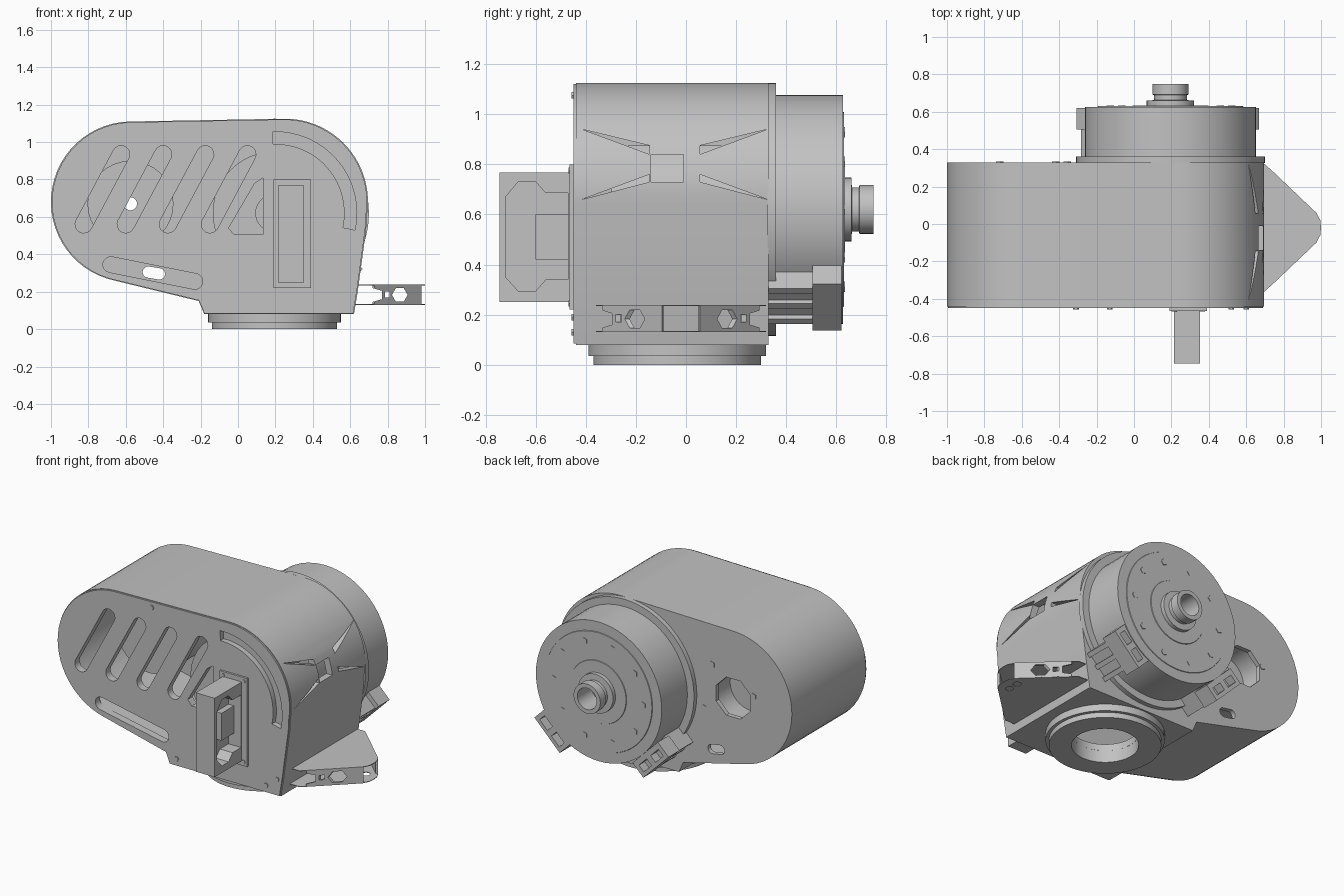
import bpy, bmesh, math
from mathutils import Vector, Matrix

if "Cube" in bpy.data.objects:
    bpy.data.objects.remove(bpy.data.objects["Cube"], do_unlink=True)

grey = bpy.data.materials.new("machine grey")
grey.use_nodes = True
COLOUR = (0.54, 0.54, 0.54, 1)
grey.diffuse_color = COLOUR
grey.node_tree.nodes["Principled BSDF"].inputs["Base Color"].default_value = COLOUR

PLACE = {"x": lambda u, v, t: (t, u, v),
         "y": lambda u, v, t: (u, t, v),
         "z": lambda u, v, t: (u, v, t)}


def activate(ob):
    bpy.ops.object.select_all(action="DESELECT")
    ob.select_set(True)
    bpy.context.view_layer.objects.active = ob


def finish(name, bm):
    bmesh.ops.recalc_face_normals(bm, faces=bm.faces)
    me = bpy.data.meshes.new(name)
    bm.to_mesh(me)
    bm.free()
    me.materials.append(grey)
    ob = bpy.data.objects.new(name, me)
    bpy.context.collection.objects.link(ob)
    return ob


def prism(name, pts, axis, a, b):
    """Extrude a 2D outline along an axis from a to b."""
    bm = bmesh.new()
    face = bm.faces.new([bm.verts.new(PLACE[axis](u, v, a)) for u, v in pts])
    ext = bmesh.ops.extrude_face_region(bm, geom=[face])
    move = Vector(PLACE[axis](0, 0, b - a))
    bmesh.ops.translate(bm, vec=move, verts=[g for g in ext["geom"] if isinstance(g, bmesh.types.BMVert)])
    return finish(name, bm)


def arc(cu, cv, r, start, end, n):
    angles = [math.radians(start + (end - start) * i / n) for i in range(n + 1)]
    return [(cu + r * math.cos(a), cv + r * math.sin(a)) for a in angles]


def circle(cu, cv, r, n=64):
    return arc(cu, cv, r, 0, 360, n)[:-1]


def rect(u0, u1, v0, v1):
    return [(u0, v0), (u1, v0), (u1, v1), (u0, v1)]


def capsule(p, q, r):
    """Outline of a rounded slot between two points."""
    d = math.degrees(math.atan2(q[1] - p[1], q[0] - p[0]))
    return arc(*q, r, d - 90, d + 90, 8) + arc(*p, r, d + 90, d + 270, 8)


def lathe(name, profile, axis, cu, cv, n=64):
    """Closed ring section (radius, height) turned about an axis."""
    bm = bmesh.new()
    rings = [[bm.verts.new(PLACE[axis](u, v, t)) for u, v in circle(cu, cv, r, n)] for r, t in profile]
    for k, ring in enumerate(rings):
        nxt = rings[(k + 1) % len(rings)]
        for i in range(n):
            j = (i + 1) % n
            bm.faces.new((ring[i], ring[j], nxt[j], nxt[i]))
    return smooth(finish(name, bm))


def smooth(ob):
    activate(ob)
    bpy.ops.object.shade_smooth_by_angle(angle=math.radians(30))
    return ob


def cut(ob, cutters):
    for c in cutters:
        activate(ob)
        mod = ob.modifiers.new("cut", "BOOLEAN")
        mod.operation, mod.solver, mod.object = "DIFFERENCE", "EXACT", c
        bpy.ops.object.modifier_apply(modifier=mod.name)


def discard(cutters):
    for c in cutters:
        bpy.data.objects.remove(c, do_unlink=True)


def scaled(pts, su, sv):
    return [(-0.15 + (u + 0.15) * su, 0.62 + (v - 0.62) * sv) for u, v in pts]


# Housing outline, hollow shell and flat front cover
AX, AZ = 0.195, 0.62
outline = (arc(-0.57, 0.68, 0.43, 92, 258, 28)
           + [(-0.21, 0.15), (-0.18, 0.08), (0.62, 0.08), (0.64, 0.2), (0.685, 0.53)]
           + arc(0.25, 0.68, 0.445, -10, 92, 22))
housing = prism("housing", outline, "y", -0.44, 0.33)
cover = prism("front_cover", scaled(outline, 0.994, 0.992), "y", -0.45, -0.43)
cavity = prism("cavity", scaled(outline, 0.95, 0.92), "y", -0.40, 0.30)
cut(housing, [cavity])

# Front openings through cover and shell
front = [prism("slot_cutter", capsule((x, 0.56), (x + 0.2, 0.935), 0.046), "y", -0.6, -0.3)
         for x in (-0.825, -0.6, -0.375, -0.15)]
front.append(prism("low_slot_cutter", capsule((-0.68, 0.345), (-0.23, 0.255), 0.042), "y", -0.6, -0.3))
front.append(prism("notch_cutter", [(-0.05, 0.54), (-0.02, 0.505), (0.135, 0.505), (0.135, 0.81), (0.09, 0.78)],
                   "y", -0.6, -0.3))
front.append(prism("arc_cutter", arc(0.2, 0.62, 0.435, -12, 92, 16) + arc(0.2, 0.62, 0.37, 92, -12, 16),
                   "y", -0.6, -0.415))
cut(cover, front)

# Rear, bottom and side openings in the shell
back = [prism("rear_hole_cutter", arc(-0.575, 0.67, 0.135, 22.5, 337.5, 7), "y", 0.2, 0.5),
        prism("rear_slot_cutter", capsule((-0.48, 0.305), (-0.42, 0.295), 0.03), "y", 0.2, 0.5),
        prism("port_cutter", circle(AX, -0.035, 0.2, 32), "z", -0.1, 0.16),
        prism("window_cutter", rect(-0.14, -0.01, 0.73, 0.84), "x", 0.56, 0.8)]
for s in (-1, 1):
    for tip, a, b in ((0.94, 0.875, 0.84), (0.66, 0.73, 0.76)):
        wedge = [(-0.045 + s * 0.37, tip), (-0.045 + s * 0.1, a), (-0.045 + s * 0.1, b)]
        back.append(prism("slit_cutter", wedge, "x", 0.6, 0.8))
cut(housing, front + back)
discard(front + back + [cavity])
smooth(housing)
smooth(cover)

# Inner workings behind the slots
lathe("inner_bearing", [(0.035, -0.1), (0.23, -0.1), (0.23, 0.31), (0.15, 0.31), (0.15, 0.15), (0.035, 0.15)],
      "y", -0.575, 0.67, 32)
lathe("inner_motor", [(0.1, -0.3), (0.33, -0.3), (0.33, 0.31), (0.1, 0.31)], "y", AX, AZ, 48)

# Bottom mounting flange
lathe("base_flange", [(0.2, 0.0), (0.335, 0.0), (0.335, 0.035), (0.355, 0.035), (0.355, 0.085), (0.2, 0.085)],
      "z", AX, -0.035)
for u, v in circle(AX, -0.035, 0.28, 12):
    prism("flange_bolt", circle(u, v, 0.013, 6), "z", 0.0, 0.004)

# Rear drum with stepped face, hub and hollow shaft
lathe("drum_collar", [(0.3, 0.325), (0.505, 0.325), (0.505, 0.36), (0.3, 0.36)], "y", AX, AZ)
lathe("drum", [(0.07, 0.35), (0.457, 0.35), (0.457, 0.626), (0.39, 0.626), (0.388, 0.63),
               (0.205, 0.63), (0.203, 0.634), (0.07, 0.634)], "y", AX, AZ)
lathe("shaft", [(0.07, 0.6), (0.127, 0.6), (0.127, 0.66), (0.088, 0.662), (0.088, 0.69),
                (0.097, 0.692), (0.097, 0.749), (0.07, 0.749)], "y", AX, AZ, 48)
lathe("shaft_bore", [(0.01, 0.5), (0.075, 0.5), (0.075, 0.6), (0.01, 0.6)], "y", AX, AZ, 32)
for u, v in circle(AX, AZ, 0.325, 10):
    prism("drum_bolt", circle(u, v, 0.022, 5), "y", 0.625, 0.634)
for x, z in ((-0.42, 0.85), (-0.72, 0.72), (-0.36, 0.55)):
    prism("rear_bolt", circle(x, z, 0.022, 5), "y", 0.325, 0.334)

# Cable connectors hugging the drum from below
for side in (-1, 1):
    cx, cz = AX - 0.015 + side * 0.36, 0.265
    turn = Matrix.Translation((cx, 0, cz)) @ Matrix.Rotation(math.radians(-side * 45), 4, "Y")
    parts = [prism("connector_head", rect(-0.13, 0.13, -0.05, 0.06), "y", 0.505, 0.62),
             prism("connector_neck", rect(-0.1, 0.1, -0.025, 0.08), "y", 0.33, 0.51)]
    parts += [prism("connector_rib", rect(x - 0.015, x + 0.015, -0.045, 0.02), "y", 0.33, 0.51)
              for x in (-0.085, 0, 0.085)]
    bores = [prism("bore_cutter", rect(x - 0.04, x + 0.04, -0.025, 0.025), "y", 0.56, 0.7) for x in (-0.06, 0.06)]
    cut(parts[0], bores)
    discard(bores)
    for p in parts:
        p.data.transform(turn)

# Side socket on the front, open toward the left
prism("socket_plate", rect(0.19, 0.39, 0.22, 0.80), "y", -0.464, -0.435)
socket = prism("socket_box", rect(0.215, 0.352, 0.25, 0.768), "y", -0.745, -0.46)
chamfered = [(-0.72, 0.35), (-0.67, 0.295), (-0.6, 0.295), (-0.56, 0.34), (-0.47, 0.34),
             (-0.47, 0.685), (-0.56, 0.685), (-0.6, 0.73), (-0.67, 0.73), (-0.72, 0.67)]
pocket = prism("pocket_cutter", chamfered, "x", 0.26, 0.5)
cut(socket, [pocket])
discard([pocket])
prism("socket_core", rect(-0.6, -0.465, 0.42, 0.6), "x", 0.25, 0.3)

# Triangular side bracket: two plates and slotted slanting walls
plate = [(0.62, 0.32), (0.7, 0.32), (0.975, 0.06), (0.996, 0.02), (1.0, -0.02),
         (0.996, -0.06), (0.975, -0.1), (0.7, -0.36), (0.62, -0.36)]
plates = [prism("bracket_plate", plate, "z", z, z + 0.004) for z in (0.13, 0.234)]
bolt_holes = [prism("bolt_cutter", circle(0.92, y, 0.025, 12), "z", 0.1, 0.2) for y in (-0.055, 0.015)]
cut(plates[0], bolt_holes)
discard(bolt_holes)
for s in (-1, 1):
    wall = prism("bracket_wall", [(0.73, -0.02 + s * 0.313), (0.98, -0.02 + s * 0.075),
                                  (0.965, -0.02 + s * 0.07), (0.72, -0.02 + s * 0.303)], "z", 0.132, 0.236)
    holes = [prism("wall_cutter", circle(0.865, 0.183, 0.042, 6), "y", -0.5, 0.5),
             prism("wall_cutter", rect(0.785, 0.81, 0.17, 0.2), "y", -0.5, 0.5),
             prism("wall_cutter", [(0.7, 0.225), (0.77, 0.205), (0.77, 0.16), (0.7, 0.14)], "y", -0.5, 0.5)]
    cut(wall, holes)
    discard(holes)

# Small screws on the front
for x, z in ((0.215, 0.775), (0.365, 0.775), (0.215, 0.245), (0.365, 0.245)):
    prism("plate_screw", circle(x, z, 0.014, 6), "y", -0.468, -0.46)
for x, z in ((-0.31, 1.075), (0.52, 0.13), (-0.13, 0.13), (0.6, 0.19)):
    prism("cover_screw", circle(x, z, 0.015, 6), "y", -0.456, -0.44)
